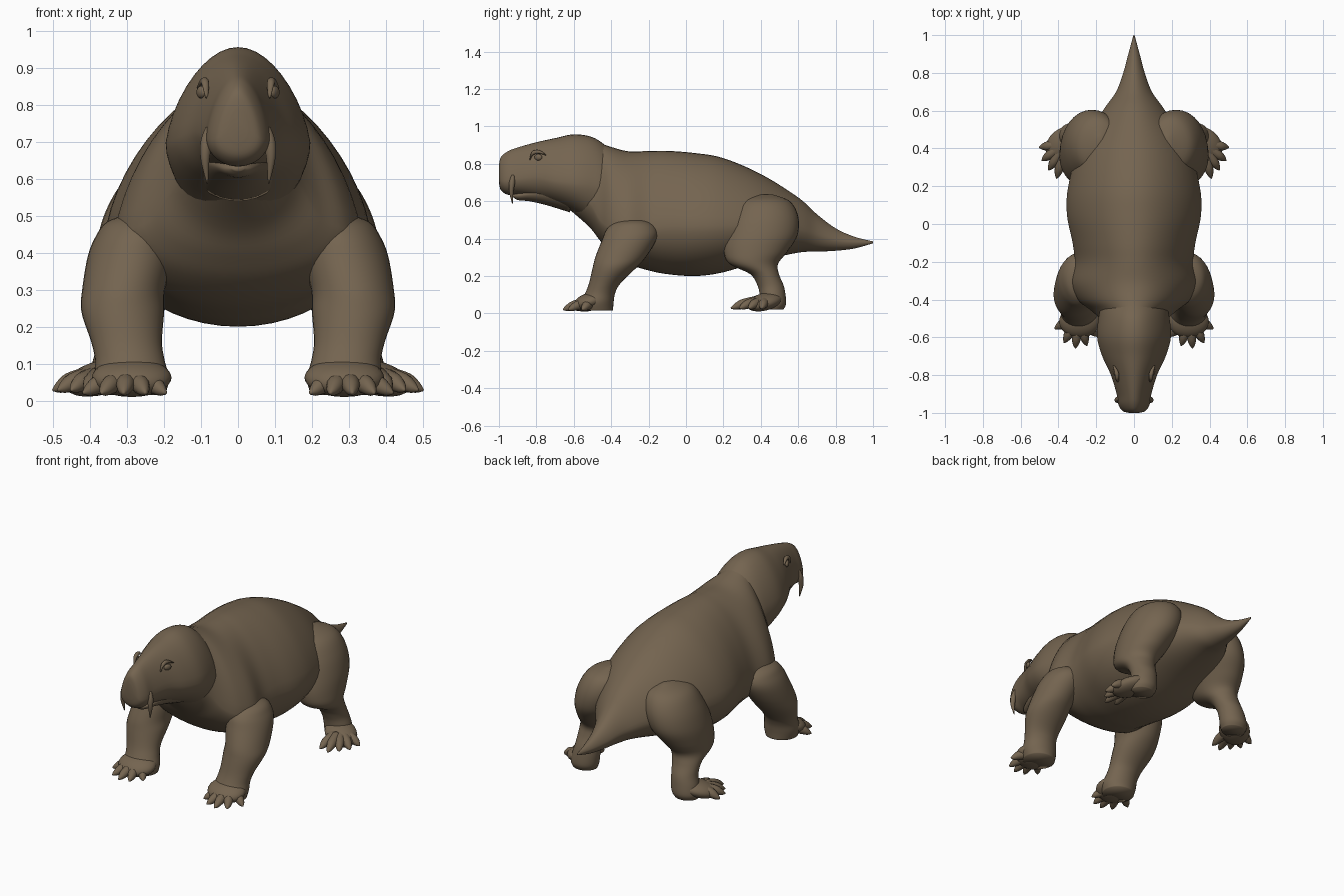
import bpy, bmesh, math
from mathutils import Vector, Matrix

cube = bpy.data.objects.get("Cube")
if cube:
    bpy.data.objects.remove(cube)


def make_material(name, rgb):
    mat = bpy.data.materials.new(name)
    mat.use_nodes = True
    mat.diffuse_color = (*rgb, 1)
    mat.node_tree.nodes["Principled BSDF"].inputs["Base Color"].default_value = (*rgb, 1)
    return mat


HIDE = make_material("brown hide", (0.175, 0.128, 0.08))


def finish(name, bm, mirror):
    bmesh.ops.recalc_face_normals(bm, faces=bm.faces)
    mesh = bpy.data.meshes.new(name)
    bm.to_mesh(mesh)
    bm.free()
    mesh.materials.append(HIDE)
    mesh.shade_smooth()
    obj = bpy.data.objects.new(name, mesh)
    bpy.context.collection.objects.link(obj)
    if mirror:
        obj.modifiers.new("Mirror", "MIRROR")
    return obj


def smooth_rows(rows, steps):
    """Catmull-Rom interpolation of the stations."""
    rows = [Vector(r) for r in rows]
    out = []
    for i in range(len(rows) - 1):
        a, b = rows[max(i - 1, 0)], rows[i]
        c, d = rows[i + 1], rows[min(i + 2, len(rows) - 1)]
        for k in range(steps):
            t = k / steps
            out.append(b + (c - a) * (t / 2)
                       + (a * 2 - b * 5 + c * 4 - d) * (t * t / 2)
                       + (b * 3 - a - c * 3 + d) * (t ** 3 / 2))
    return out + [rows[-1]]


def loft(name, rows, place, mirror=False, sides=32, steps=5):
    bm = bmesh.new()
    rings = []
    for row in smooth_rows(rows, steps):
        angles = [2 * math.pi * i / sides for i in range(sides)]
        rings.append([bm.verts.new(place(row, math.cos(a), math.sin(a))) for a in angles])
    for r, s in zip(rings, rings[1:]):
        for i in range(sides):
            j = (i + 1) % sides
            bm.faces.new((r[i], r[j], s[j], s[i]))
    bm.faces.new(rings[0])
    bm.faces.new(rings[-1])
    return finish(name, bm, mirror)


# Stations: y, bottom, widest height, top, half width; the upper half slopes in
def lengthwise(row, c, s):
    y, low, mid, top, half = row
    if s > 0:
        return (half * c * (1 - .2 * s), y, mid + s * (top - mid))
    return (half * c, y, mid + s * (mid - low))


# Stations: z, centre x, centre y, half width, half depth
def upright(row, c, s):
    z, x, y, rx, ry = row
    return (x + rx * c, y + ry * s, z)


def tube(name, points, mirror=True, sides=12):
    """Tapered tube through x, y, z, radius stations."""
    way = (Vector(points[-1][:3]) - Vector(points[0][:3])).normalized()
    turn = way.to_track_quat("Z", "Y")

    def place(row, c, s):
        return Vector(row[:3]) + turn @ Vector((row[3] * c, row[3] * s, 0))
    return loft(name, points, place, mirror, sides, 4)


def blob(name, centre, size, turn=(0, 0, 0), mirror=True):
    bm = bmesh.new()
    matrix = Matrix.Translation(centre)
    for angle, axis in zip(turn, "ZYX"):
        matrix = matrix @ Matrix.Rotation(math.radians(angle), 4, axis)
    matrix = matrix @ Matrix.Diagonal((*size, 1))
    bmesh.ops.create_uvsphere(bm, u_segments=24, v_segments=16, radius=1, matrix=matrix)
    return finish(name, bm, mirror)


def toes(name, palm, tips, height):
    """Knuckled toes with claw tips, fanning out of the palm."""
    for i, tip in enumerate(tips):
        palm, tip = Vector(palm), Vector(tip)
        root, knuckle, nail = (palm.lerp(tip, t) for t in (.3, .68, .88))
        tube(f"{name}_{i + 1}", [(*root, height + .035, .03), (*knuckle, height + .022, .025),
                                 (*nail, height + .008, .016), (*tip, height, .003)])


# Barrel body running from neck to tail tip, with broad shoulders
loft("body_and_tail", [
    (-.64, .57, .68, .90, .10), (-.52, .465, .60, .925, .165), (-.46, .39, .50, .91, .225),
    (-.4, .325, .46, .89, .298), (-.31, .265, .45, .867, .335), (-.2, .23, .455, .868, .315),
    (-.1, .21, .47, .869, .325), (.05, .20, .47, .857, .355), (.2, .22, .47, .83, .348),
    (.4, .28, .47, .745, .29), (.6, .325, .45, .62, .165), (.7, .33, .42, .53, .095),
    (.8, .335, .39, .455, .057), (.9, .347, .38, .41, .03), (1, .375, .38, .385, .003)],
    lengthwise, sides=48)

# Head and jaw
loft("head", [
    (-1, .70, .74, .79, .025), (-.99, .66, .71, .835, .06), (-.955, .635, .71, .865, .083),
    (-.9, .635, .72, .887, .092), (-.8, .615, .73, .915, .122), (-.7, .585, .71, .937, .168),
    (-.6, .54, .70, .957, .195), (-.5, .48, .69, .942, .188), (-.42, .46, .67, .89, .165),
    (-.34, .52, .66, .82, .08)], lengthwise, sides=40)
loft("lower_jaw", [
    (-.925, .622, .628, .635, .015), (-.9, .606, .63, .65, .04), (-.84, .60, .64, .67, .066),
    (-.75, .58, .65, .69, .095), (-.62, .54, .65, .70, .13)], lengthwise)
blob("cheek", (.112, -.64, .69), (.06, .11, .085), (-20, 0, 0))
blob("eye", (.099, -.79, .835), (.011, .022, .017), (-25, 0, 0))
tube("eye_rim", [(.085, -.835, .822, .004), (.088, -.82, .856, .01),
                 (.093, -.785, .864, .011), (.108, -.75, .848, .004)])
tube("tusk", [(.080, -.925, .74, .008), (.086, -.930, .70, .016),
              (.089, -.934, .65, .012), (.083, -.928, .588, .002)])

# Front legs with five spread toes
loft("front_leg", [
    (.51, .26, -.28, .02, .03), (.485, .268, -.285, .085, .10), (.445, .278, -.29, .107, .137),
    (.39, .29, -.305, .117, .145), (.3, .31, -.35, .112, .135), (.24, .312, -.385, .112, .115),
    (.16, .302, -.435, .096, .084), (.11, .293, -.458, .094, .08), (.06, .287, -.475, .1, .088),
    (.015, .285, -.475, .088, .085)], upright, True)
blob("front_foot", (.288, -.515, .062), (.108, .09, .048), (0, 0, 16))
toes("front_toe", (.295, -.48),
     [(.195, -.595), (.25, -.645), (.31, -.658), (.37, -.63), (.42, -.555)], .02)

# Hind legs with the knees and feet turned outward
loft("hind_leg", [
    (.637, .18, .42, .02, .04), (.6, .19, .42, .11, .135), (.52, .21, .417, .145, .183),
    (.42, .24, .40, .145, .197), (.33, .272, .372, .122, .17), (.265, .29, .362, .104, .13),
    (.21, .302, .42, .082, .077), (.15, .31, .452, .073, .07), (.1, .318, .463, .077, .069),
    (.05, .325, .465, .078, .07), (.02, .328, .46, .068, .06)], upright, True)
blob("hind_foot", (.37, .42, .062), (.112, .085, .044), (-42, 15, 0))
toes("hind_toe", (.36, .43),
     [(.35, .255), (.41, .24), (.452, .285), (.488, .335), (.502, .405)], .028)
